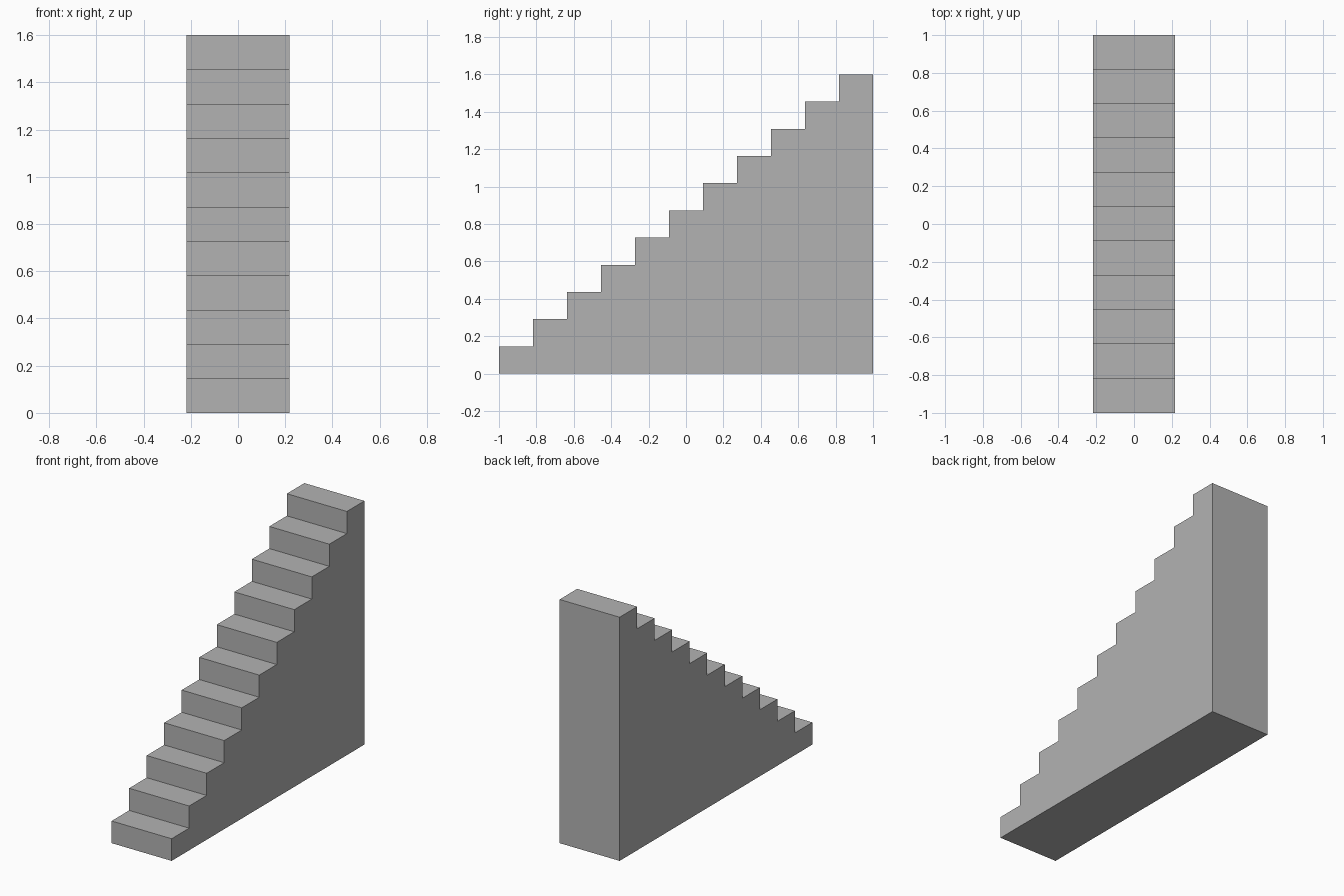
import bpy
import bmesh

cube = bpy.data.objects.get("Cube")
if cube:
    bpy.data.objects.remove(cube, do_unlink=True)

STEPS = 11
LENGTH, HEIGHT, WIDTH = 2.0, 1.6, 0.436
tread, rise = LENGTH / STEPS, HEIGHT / STEPS

# Plain grey material
grey = bpy.data.materials.new("plain_grey")
grey.use_nodes = True
colour = (0.45, 0.45, 0.45, 1)
grey.diffuse_color = colour
grey.node_tree.nodes["Principled BSDF"].inputs["Base Color"].default_value = colour

# Stepped side profile, climbing from front to back
profile = [(-LENGTH / 2, 0)]
for i in range(STEPS):
    front = -LENGTH / 2 + i * tread
    top = (i + 1) * rise
    profile += [(front, top), (front + tread, top)]
profile.append((LENGTH / 2, 0))

# Extrude the profile across the width into one solid staircase
bm = bmesh.new()
side = bm.faces.new([bm.verts.new((-WIDTH / 2, y, z)) for y, z in profile])
extruded = bmesh.ops.extrude_face_region(bm, geom=[side], use_keep_orig=True)
verts = [g for g in extruded["geom"] if isinstance(g, bmesh.types.BMVert)]
bmesh.ops.translate(bm, verts=verts, vec=(WIDTH, 0, 0))
bmesh.ops.recalc_face_normals(bm, faces=bm.faces[:])

mesh = bpy.data.meshes.new("staircase")
bm.to_mesh(mesh)
bm.free()
mesh.materials.append(grey)
staircase = bpy.data.objects.new("staircase", mesh)
bpy.context.collection.objects.link(staircase)
